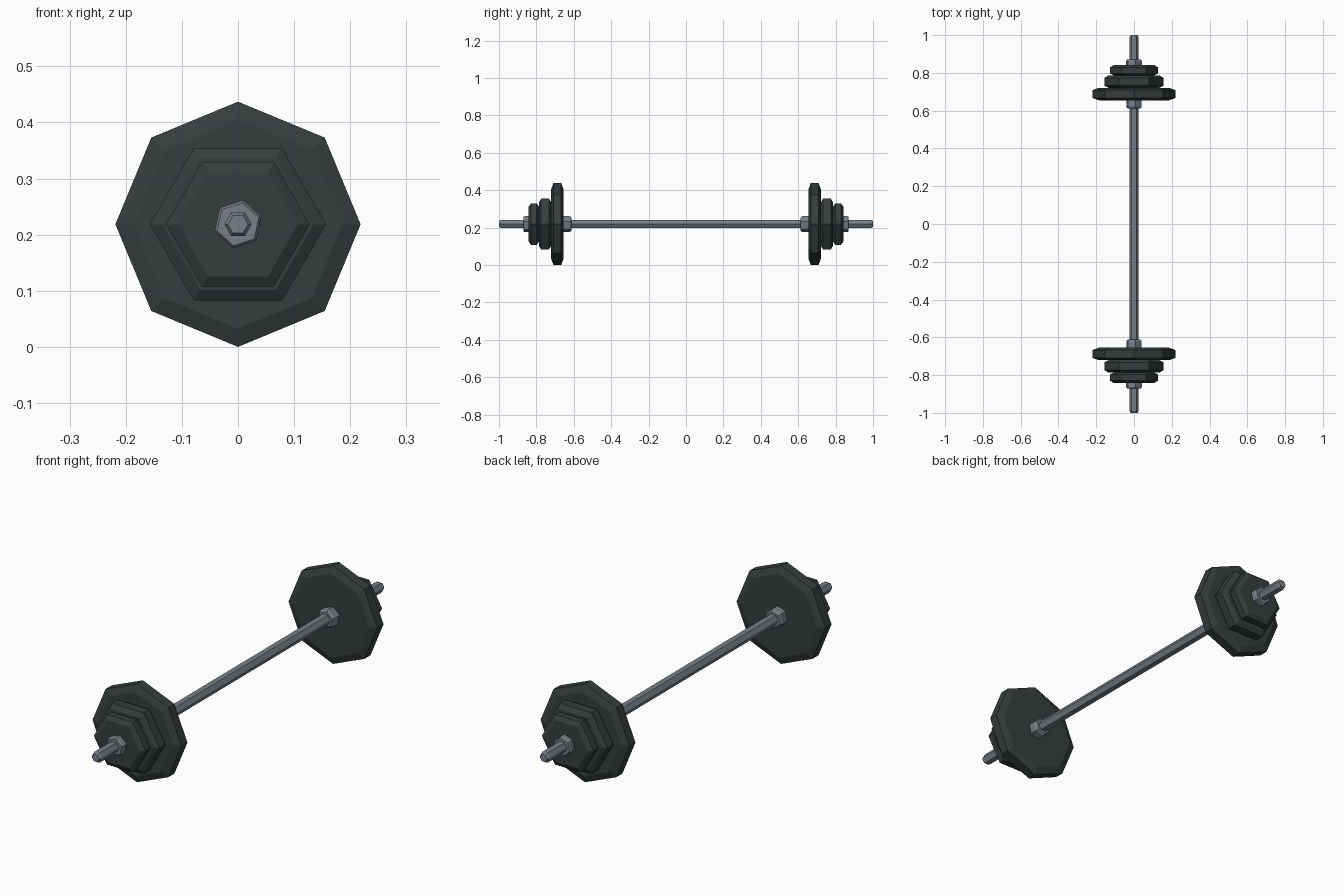
import bpy, bmesh, math

if "Cube" in bpy.data.objects:
    bpy.data.objects.remove(bpy.data.objects["Cube"])

CENTRE_Z = 0.2185


def material(name, rgb):
    m = bpy.data.materials.new(name)
    m.diffuse_color = (*rgb, 1)
    m.use_nodes = True
    m.node_tree.nodes["Principled BSDF"].inputs["Base Color"].default_value = m.diffuse_color
    return m


iron = material("dark iron", (0.037, 0.047, 0.047))
steel = material("grey steel", (0.19, 0.215, 0.25))


def prism(name, sides, profile, mat, angle=0.0, mirrored=True):
    """Faceted solid along y from (y, radius) rings, optionally mirrored to -y."""
    bm = bmesh.new()
    rings = []
    for y, r in profile:
        ring = []
        for i in range(sides):
            a = math.radians(angle) + 2 * math.pi * i / sides
            ring.append(bm.verts.new((r * math.cos(a), y, r * math.sin(a))))
        rings.append(ring)
    for lo, hi in zip(rings, rings[1:]):
        for i in range(sides):
            j = (i + 1) % sides
            bm.faces.new((lo[i], lo[j], hi[j], hi[i]))
    bm.faces.new(rings[0])
    bm.faces.new(rings[-1])
    bmesh.ops.recalc_face_normals(bm, faces=bm.faces)
    mesh = bpy.data.meshes.new(name)
    bm.to_mesh(mesh)
    bm.free()
    mesh.materials.append(mat)
    ob = bpy.data.objects.new(name, mesh)
    ob.location.z = CENTRE_Z
    bpy.context.collection.objects.link(ob)
    if mirrored:
        mod = ob.modifiers.new("other_end", 'MIRROR')
        mod.use_axis = (False, True, False)
    return ob


def plate(name, sides, y0, y1, radius, face_radius, chamfer):
    prism(name, sides, [(y0, face_radius), (y0 + chamfer, radius),
                        (y1 - chamfer, radius), (y1, face_radius)], iron)


# Bar with bevelled ends
prism("bar", 6, [(-1, 0.018), (-0.99, 0.0245), (0.99, 0.0245), (1, 0.018)],
      steel, mirrored=False)

# Weight plates, largest innermost
plate("large_plate", 8, 0.655, 0.721, 0.2185, 0.186, 0.012)
plate("medium_plate", 6, 0.721, 0.786, 0.157, 0.135, 0.012)
plate("small_plate", 6, 0.786, 0.841, 0.128, 0.107, 0.012)

# Collars holding the plates
prism("inner_collar", 6, [(0.612, 0.036), (0.621, 0.043), (0.657, 0.043)],
      steel, angle=18)
prism("outer_collar", 6, [(0.838, 0.044), (0.863, 0.044), (0.870, 0.039)],
      steel, angle=18)
